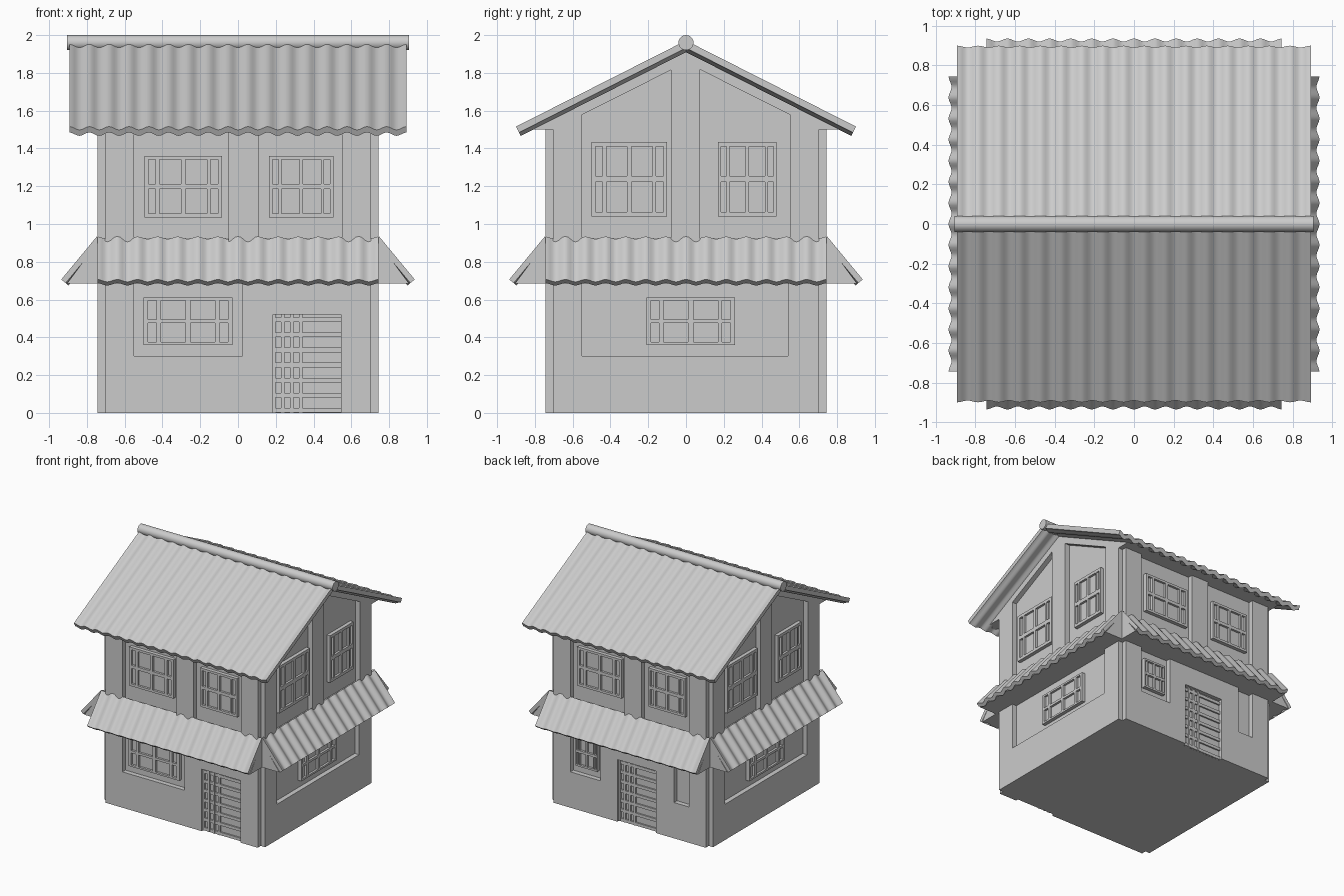
import bpy, bmesh, math
from mathutils import Matrix, Vector

if "Cube" in bpy.data.objects:
    bpy.data.objects.remove(bpy.data.objects["Cube"])

IN, OUT = 0.705, 0.745            # recessed wall plane, raised wall plane
SIDES = ["front", "right", "back", "left"]


def finish(bm, name, side=0, smooth=False):
    bmesh.ops.recalc_face_normals(bm, faces=bm.faces)
    bm.transform(Matrix.Rotation(side * math.pi / 2, 4, 'Z'))
    me = bpy.data.meshes.new(name)
    bm.to_mesh(me)
    bm.free()
    ob = bpy.data.objects.new(name, me)
    bpy.context.collection.objects.link(ob)
    if smooth:
        bpy.ops.object.select_all(action='DESELECT')
        ob.select_set(True)
        bpy.context.view_layer.objects.active = ob
        bpy.ops.object.shade_smooth_by_angle(angle=math.radians(40))
    return ob


def prism(bm, pts, a, b, place):
    """Extrude a 2D outline from a to b; place(p, q, t) gives the 3D point."""
    lo = [bm.verts.new(place(p, q, a)) for p, q in pts]
    hi = [bm.verts.new(place(p, q, b)) for p, q in pts]
    bm.faces.new(lo)
    bm.faces.new(hi)
    n = len(pts)
    for i in range(n):
        j = (i + 1) % n
        bm.faces.new((lo[i], lo[j], hi[j], hi[i]))


def wall_piece(bm, pts, d0, d1):
    prism(bm, pts, d0, d1, lambda u, z, d: (u, -d, z))


def slab(bm, u0, u1, z0, z1, d0=IN - 0.02, d1=OUT):
    wall_piece(bm, [(u0, z0), (u1, z0), (u1, z1), (u0, z1)], d0, d1)


def across(y, z, x):
    return (x, y, z)


def corrugated(name, top, low, half, waves, thick, side=0, amp=0.01):
    """Wavy sheet running along u between two (depth, z) points."""
    bm = bmesh.new()
    d = Vector(low) - Vector(top)
    nrm = Vector((-d.y, d.x)).normalized()
    rows = []
    steps = waves * 8
    for i in range(steps + 1):
        u = -half + 2 * half * i / steps
        w = amp * math.cos(2 * math.pi * i / 8)
        ring = []
        for p, off in ((top, w), (low, w), (low, w - thick), (top, w - thick)):
            q = Vector(p) + nrm * off
            ring.append(bm.verts.new((u, -q.x, q.y)))
        rows.append(ring)
    for a, b in zip(rows, rows[1:]):
        for k in range(4):
            m = (k + 1) % 4
            bm.faces.new((a[k], a[m], b[m], b[k]))
    bm.faces.new(rows[0])
    bm.faces.new(rows[-1])
    finish(bm, name, side, True)


COLS = [(.05, .145), (.195, .47), (.53, .805), (.855, .95)]
ROWS = [(.06, .46), (.54, .94)]


def window(name, side, u0, u1, z0, z1):
    bm = bmesh.new()
    W, H = u1 - u0, z1 - z0
    slab(bm, u0 + .01, u1 - .01, z0 + .01, z1 - .01, IN - .02, IN + .012)   # glass
    ce = [0] + [e for c in COLS for e in c] + [1]
    re = [0] + [e for r in ROWS for e in r] + [1]
    for a, b in zip(ce[::2], ce[1::2]):
        slab(bm, u0 + a * W, u0 + b * W, z0, z1, IN - .01, IN + .03)
    for a, b in zip(re[::2], re[1::2]):
        for c, e in COLS:
            slab(bm, u0 + c * W, u0 + e * W, z0 + a * H, z0 + b * H, IN - .01, IN + .03)
    finish(bm, name, side)


def door(name, side, u0, u1, top):
    bm = bmesh.new()
    slab(bm, u0, u1, 0, top, IN - .02, IN + .008)
    mid = u0 + (u1 - u0) * 0.42
    for k in range(4):                                   # lattice uprights
        c = u0 + .005 + (mid - u0 - .01) * k / 3
        slab(bm, c - .009, c + .009, 0, top, IN, IN + .022)
    for k in range(7):                                   # slats across
        z = k * .08 + .001
        slab(bm, u0, u1, z, z + .025, IN, IN + .02)
    finish(bm, name, side)


# core of the walls with the gable
bm = bmesh.new()
prism(bm, [(-IN, 0), (IN, 0), (IN, 1.5), (0, 1.9), (-IN, 1.5)], -IN, IN, across)
finish(bm, "wall_core")

# solid eaves and gable band under the roof
bm = bmesh.new()
for s in (1, -1):
    prism(bm, [(s * .86, 1.5), (s * IN, 1.5), (0, 1.855), (0, 1.93)], -OUT, OUT, across)
finish(bm, "eaves")

# raised wall parts
for i, side in enumerate(SIDES):
    bm = bmesh.new()
    if i % 2 == 0:
        for a, b in ((-IN, -.55), (-.05, .11), (.55, IN)):
            slab(bm, a, b, .7, 1.5)
    else:
        def zt(u):
            return 1.505 + (IN - abs(u)) * .5035
        for a, b in ((-IN, -.55), (-.08, 0), (0, .075), (.55, IN)):
            wall_piece(bm, [(a, .7), (b, .7), (b, zt(b)), (a, zt(a))], IN - .02, OUT)
    if i == 0:
        lower = [(-IN, -.55, 0), (-.55, .025, None), (.025, .185, 0),
                 (.185, .545, .52), (.545, IN, 0)]
    elif i == 2:
        lower = [(-IN, -.55, 0), (-.55, -.27, None), (-.27, -.115, 0), (-.115, .245, .52),
                 (.245, .41, 0), (.41, .55, None), (.55, IN, 0)]
    else:
        lower = [(-IN, -.55, 0), (-.55, .54, None), (.54, IN, 0)]
    for a, b, z in lower:
        if z is None:
            slab(bm, a, b, 0, .30)          # sill wall below a recess
        else:
            slab(bm, a, b, z, .70)
    finish(bm, side + "_wall_panels", i)

# windows and doors
for i, side in enumerate(SIDES):
    if i % 2 == 0:
        window(side + "_upper_window_a", i, -.495, -.085, 1.035, 1.36)
        window(side + "_upper_window_b", i, .165, .505, 1.035, 1.36)
    else:
        window(side + "_upper_window_a", i, -.50, -.10, 1.04, 1.435)
        window(side + "_upper_window_b", i, .17, .48, 1.04, 1.435)
        window(side + "_lower_window", i, -.21, .26, .36, .61)
window("front_lower_window", 0, -.50, -.03, .36, .61)
window("back_lower_window", 2, -.51, -.31, .36, .61)
door("front_door", 0, .185, .545, .52)
door("back_door", 2, -.115, .245, .52)

# skirt roofs with solid undersides
for i, side in enumerate(SIDES):
    bm = bmesh.new()
    prism(bm, [(.69, .685), (.905, .685), (.74, .905), (.69, .905)], -OUT, OUT,
          lambda d, z, u: (u, -d, z))
    finish(bm, side + "_skirt_base", i)
    corrugated(side + "_skirt_tiles", (.74, .927), (.928, .70), OUT, 14, .03, i)

# main roof and ridge
for i in (0, 2):
    corrugated(SIDES[i] + "_roof_tiles", (0, 1.96), (.895, 1.507), .892, 17, .035, i)
bm = bmesh.new()
bmesh.ops.create_cone(bm, cap_ends=True, segments=24, radius1=.04, radius2=.04, depth=1.81,
                      matrix=Matrix.Translation((0, 0, 1.96)) @ Matrix.Rotation(math.pi / 2, 4, 'Y'))
finish(bm, "roof_ridge", 0, True)
